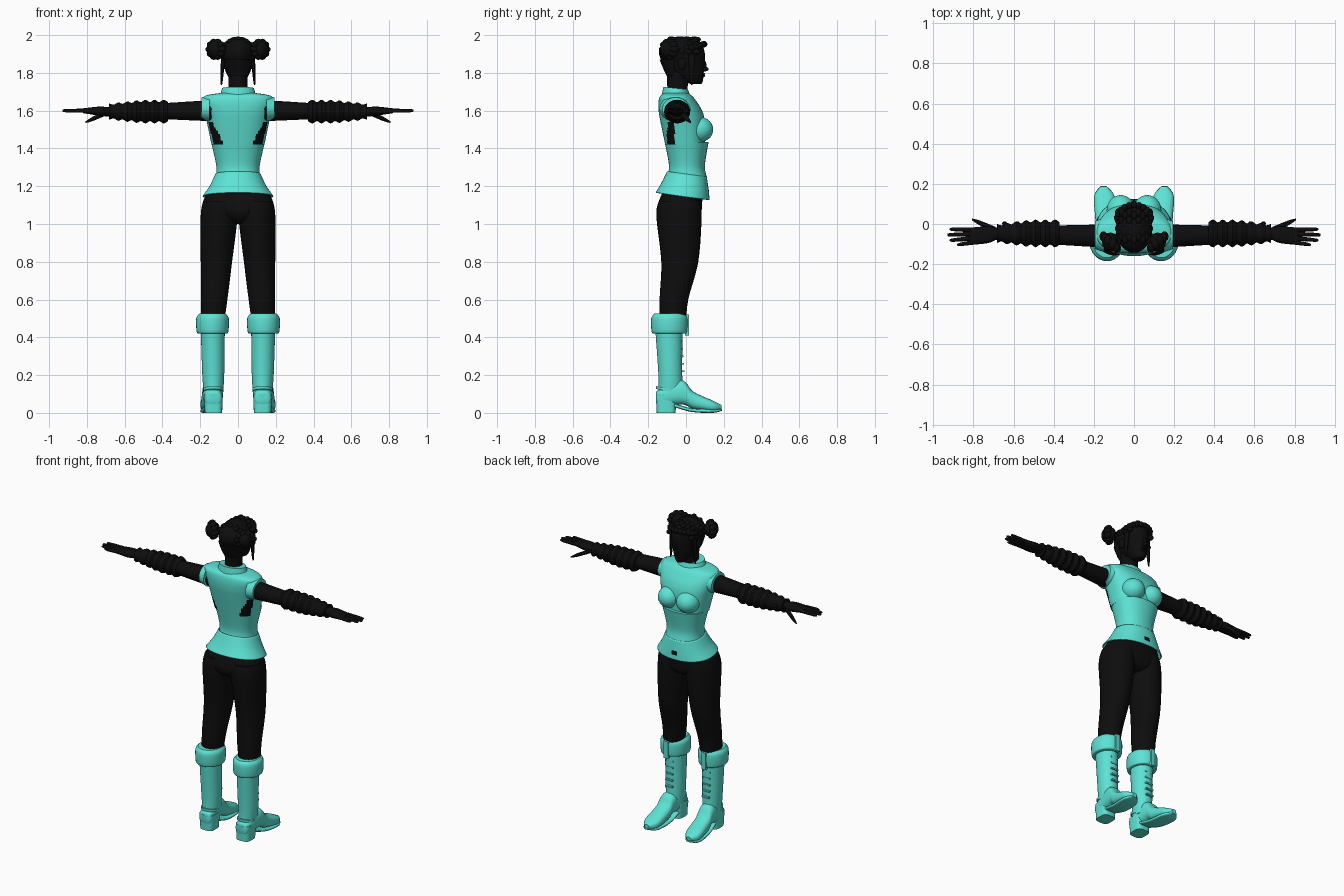
import bpy, bmesh, math
from mathutils import Vector, Matrix

if "Cube" in bpy.data.objects:
    bpy.data.objects.remove(bpy.data.objects["Cube"])


def material(name, colour):
    m = bpy.data.materials.new(name)
    m.use_nodes = True
    m.diffuse_color = (*colour, 1)
    m.node_tree.nodes["Principled BSDF"].inputs["Base Color"].default_value = (*colour, 1)
    return m


TEAL = material("turquoise cloth", (.11, .76, .66))
BLACK = material("black", (.004, .004, .004))


def finish(name, bm, mat, mirror=False, rule=None):
    """Turn a bmesh into a shaded object; faces passing the rule become black."""
    bmesh.ops.recalc_face_normals(bm, faces=bm.faces)
    if rule:
        for face in bm.faces:
            face.material_index = int(rule(face.calc_center_median()))
    mesh = bpy.data.meshes.new(name)
    bm.to_mesh(mesh)
    bm.free()
    obj = bpy.data.objects.new(name, mesh)
    bpy.context.collection.objects.link(obj)
    mesh.materials.append(mat)
    if rule:
        mesh.materials.append(BLACK)
    if mirror:
        obj.modifiers.new("mirror", "MIRROR").use_mirror_merge = False
    bpy.ops.object.select_all(action="DESELECT")
    obj.select_set(True)
    bpy.context.view_layer.objects.active = obj
    bpy.ops.object.shade_smooth_by_angle(angle=math.radians(40))
    return obj


def smooth_rows(rows, steps):
    """Catmull-Rom interpolation of cross-section rows."""
    rows = [Vector(row if len(row) > 3 else (*row, 0)) for row in rows]
    last = len(rows) - 1
    smoothed = []
    for i in range(last):
        before, start, end, after = (rows[max(0, min(last, i + k))] for k in (-1, 0, 1, 2))
        for step in range(steps):
            t = step / steps
            smoothed.append(start + (end - before) * (t / 2)
                            + (before * 2 - start * 5 + end * 4 - after) * (t * t / 2)
                            + (start * 3 - before - end * 3 + after) * (t ** 3 / 2))
    return smoothed + [rows[last]]


def loft(name, axis, rows, mat, centre=(0, 0), lean=(0, 0), n=32, power=2, tilt=0,
         steps=5, caps=True, **options):
    """Skin rows of (position, radius u, radius v, optional shift in v) along an axis."""
    bm = bmesh.new()
    rings = []
    for t, radius_u, radius_v, shift in smooth_rows(rows, steps):
        along = t - rows[0][0]
        ring = []
        for k in range(n):
            angle = math.tau * k / n
            c, s = math.cos(angle), math.sin(angle)
            u = centre[0] + lean[0] * along + radius_u * math.copysign(abs(c) ** (2 / power), c)
            v = centre[1] + lean[1] * along + radius_v * math.copysign(abs(s) ** (2 / power), s) + shift
            point = {"X": (t, u, v), "Y": (u, t, v), "Z": (u, v, t + tilt * v)}[axis]
            ring.append(bm.verts.new(point))
        rings.append(ring)
    for lower, upper in zip(rings, rings[1:]):
        for k in range(n):
            bm.faces.new((lower[k], lower[k - 1], upper[k - 1], upper[k]))
    if caps:
        bm.faces.new(rings[0])
        bm.faces.new(rings[-1])
    return finish(name, bm, mat, **options)


def girth(*rows):
    """Rows of (height, half width, back, front) made into loft rows."""
    return [(z, width, (front - back) / 2, (back + front) / 2) for z, width, back, front in rows]


def blobs(name, items, mat, detail=16, **options):
    """Ellipsoids given as (centre, radii)."""
    bm = bmesh.new()
    for centre, radii in items:
        bmesh.ops.create_uvsphere(bm, u_segments=detail, v_segments=detail // 2 + 2, radius=1,
                                  matrix=Matrix.LocRotScale(Vector(centre), None, Vector(radii)))
    return finish(name, bm, mat, **options)


def boxes(name, items, mat, **options):
    """Boxes given as (centre, size)."""
    bm = bmesh.new()
    for centre, size in items:
        bmesh.ops.create_cube(bm, size=1, matrix=Matrix.LocRotScale(Vector(centre), None, Vector(size)))
    return finish(name, bm, mat, **options)


# Sleeveless jacket: bodice with dark laced gaps low on the back, waist panel, flared skirt
def laced_gap(p):
    return 1.41 < p.z < 1.54 and p.y < -.06 and abs(p.x) > .07 + (p.z - 1.41) / 2


def front_slit(p):
    return p.y > 0 and abs(p.x) < .01 and p.z < 1.18


loft("bodice", "Z", girth(
    (1.42, .14, -.11, .1), (1.54, .165, -.135, .1), (1.6, .18, -.145, .085),
    (1.65, .19, -.145, .055), (1.68, .17, -.135, .03), (1.695, .08, -.11, 0)),
    TEAL, n=72, power=2.4, steps=8, rule=laced_gap)
blobs("bust", [((.066, .068, 1.5), (.07, .076, .068))], TEAL, detail=32, mirror=True)
loft("waist_panel", "Z", girth(
    (1.25, .117, -.1, .11), (1.31, .115, -.09, .1), (1.435, .143, -.113, .12)),
    TEAL, n=48, power=2.2)
skirt = loft("jacket_skirt", "Z", girth(
    (1.265, .12, -.1, .11), (1.2, .15, -.13, .12), (1.145, .187, -.16, .125)),
    TEAL, n=64, power=2.2, tilt=-.14, caps=False, rule=front_slit)
skirt.modifiers.new("thickness", "SOLIDIFY").thickness = .006
loft("collar", "Z", girth((1.66, .1, -.13, .03), (1.714, .084, -.12, .01)), TEAL, tilt=-.1)
loft("shoulder_cap", "X", [(.15, .085, .068), (.193, .07, .06)], TEAL,
     centre=(-.055, 1.61), mirror=True)

# Trousers
loft("hips", "Z", girth(
    (1, .03, -.08, .04), (1.03, .13, -.135, .075), (1.1, .19, -.15, .085), (1.24, .12, -.09, .09)),
    BLACK, power=2.3)
loft("trouser_leg", "Z", [
    (.47, .06, .07, -.07), (.6, .07, .076, -.064), (.8, .083, .098, -.033),
    (1.04, .098, .12, -.037), (1.12, .09, .11, -.035)],
    BLACK, centre=(.134, 0), lean=(-.06, 0), mirror=True)

# Boots: shaft, folded cuff, foot, sole and heel
loft("boot_shaft", "Z", [(.1, .05, .068), (.2, .058, .063), (.46, .064, .073)], TEAL,
     centre=(.13, -.08), lean=(.01, -.03), mirror=True)
loft("boot_cuff", "Z", [(.42, .07, .08), (.43, .084, .094), (.5, .086, .096), (.525, .07, .08)],
     TEAL, centre=(.135, -.088), mirror=True)
loft("boot_foot", "Y", [
    (-.158, .03, .03, .08), (-.14, .045, .045, .08), (-.04, .05, .064, .108), (0, .05, .06, .1),
    (.04, .052, .046, .066), (.14, .05, .03, .036), (.187, .015, .012, .03)],
    TEAL, centre=(.13, 0), lean=(.06, 0), power=2.5, mirror=True)
loft("boot_sole", "Y", [
    (-.06, .04, .01, .04), (.03, .05, .01, .015), (.14, .05, .01, .01), (.19, .014, .005, .016)],
    TEAL, centre=(.132, 0), lean=(.08, 0), power=4, mirror=True)
loft("boot_heel", "Z", [(0, .046, .05), (.1, .05, .054)], TEAL,
     centre=(.13, -.105), power=3.5, mirror=True)
loft("ankle_band", "Z", [(.095, .054, .065), (.11, .054, .065)], TEAL,
     centre=(.13, -.095), tilt=-.2, mirror=True)
boxes("boot_laces", [((.132, -.015 - k / 300, .22 + .04 * k), (.05, .016, .009)) for k in range(5)],
      TEAL, mirror=True)
boxes("cuff_tab", [((.135, .005, .465), (.03, .02, .11))], TEAL, mirror=True)

# Arms with gathered bracers
loft("arm", "X", [(.14, .058, .056), (.4, .047, .042), (.6, .036, .032), (.73, .028, .022)],
     BLACK, centre=(-.06, 1.6), lean=(.02, -.01), mirror=True)
gathers = []
for k in range(14):
    radius = (.05 + .013 * (k % 2)) * (1 - .045 * max(0, k - 6))
    gathers.append((.37 + .024 * k, radius * 1.1, radius))
loft("bracer", "X", gathers, BLACK, centre=(-.047, 1.595), n=20, steps=3, mirror=True)
blobs("bracer_studs", [((x, .002, 1.6), (.012, .012, .012)) for x in (.58, .645)],
      BLACK, detail=8, mirror=True)

# Hands: palm, four fingers fanned by index, and a thumb
loft("palm", "X", [(.69, .03, .02), (.73, .042, .024), (.82, .043, .013)], BLACK,
     centre=(-.05, 1.597), lean=(-.09, .02), n=16, power=2.5, mirror=True)
for k, finger in enumerate(("index", "middle", "ring", "little")):
    tip = .93 - .012 * (k - 1) ** 2
    loft(finger + "_finger", "X", [(.79, .012, .012), (tip - .02, .009, .009), (tip, .004, .004)],
         BLACK, centre=(-.03 - .02 * k, 1.6), lean=(.03 - .06 * k, 0), n=10, mirror=True)
loft("thumb", "X", [(.69, .016, .014), (.77, .012, .012), (.808, .004, .004)], BLACK,
     centre=(-.03, 1.592), lean=(.45, -.45), n=10, mirror=True)

# Neck, head and face
loft("neck", "Z", [(1.66, .07, .06), (1.72, .05, .054), (1.84, .055, .06)], BLACK, centre=(0, -.045))
loft("head", "Z", girth(
    (1.74, .02, .03, .08), (1.76, .04, -.02, .09), (1.82, .07, -.1, .095),
    (1.9, .08, -.13, .1), (1.96, .066, -.11, .08), (1.985, .03, -.07, .04)), BLACK)
blobs("nose", [((0, .1, 1.82), (.014, .02, .012)), ((0, .092, 1.84), (.009, .016, .03))], BLACK)
blobs("lips", [((0, .088, z), (.022, .014, .007)) for z in (1.784, 1.795)], BLACK)
blobs("ear", [((.077, -.02, 1.85), (.012, .022, .032))], BLACK, mirror=True)

# Hair: cap, crown braids, coiled buns, loose side locks
blobs("hair_cap", [((0, -.025, 1.907), (.09, .118, .085))], BLACK, detail=32)
braids = []
for k in range(11):
    angle = math.pi * (k + .5) / 11
    side, rise = math.cos(angle), math.sin(angle)
    weave = .007 * (-1) ** k
    for row in range(4):
        braids.append(((.08 * side, -.07 + .04 * row + weave, 1.9 + .08 * rise), (.016, .022, .014)))
    braids.append(((.085 * side, .02 + .075 * rise, 1.93 + .022 * rise), (.018, .018, .017)))
blobs("crown_braids", braids, BLACK, detail=10)
bun_centre = Vector((.118, -.09, 1.925))
coils = [(bun_centre, (.042, .048, .05))]
for k in range(10):
    angle = math.tau * k / 10
    offset = Vector((.034 * math.cos(angle), .028 * math.cos(angle), .04 * math.sin(angle)))
    coils.append((bun_centre + offset, (.02, .026, .018)))
blobs("hair_bun", coils, BLACK, detail=12, mirror=True)
loft("side_lock", "Z", [(1.735, .003, .003), (1.77, .007, .009), (1.9, .012, .02)], BLACK,
     centre=(.088, .03), lean=(-.06, 0), n=10, mirror=True)
loft("nape_hair", "Z", [(1.77, .035, .02), (1.81, .058, .04), (1.87, .075, .065)], BLACK,
     centre=(0, -.075))
